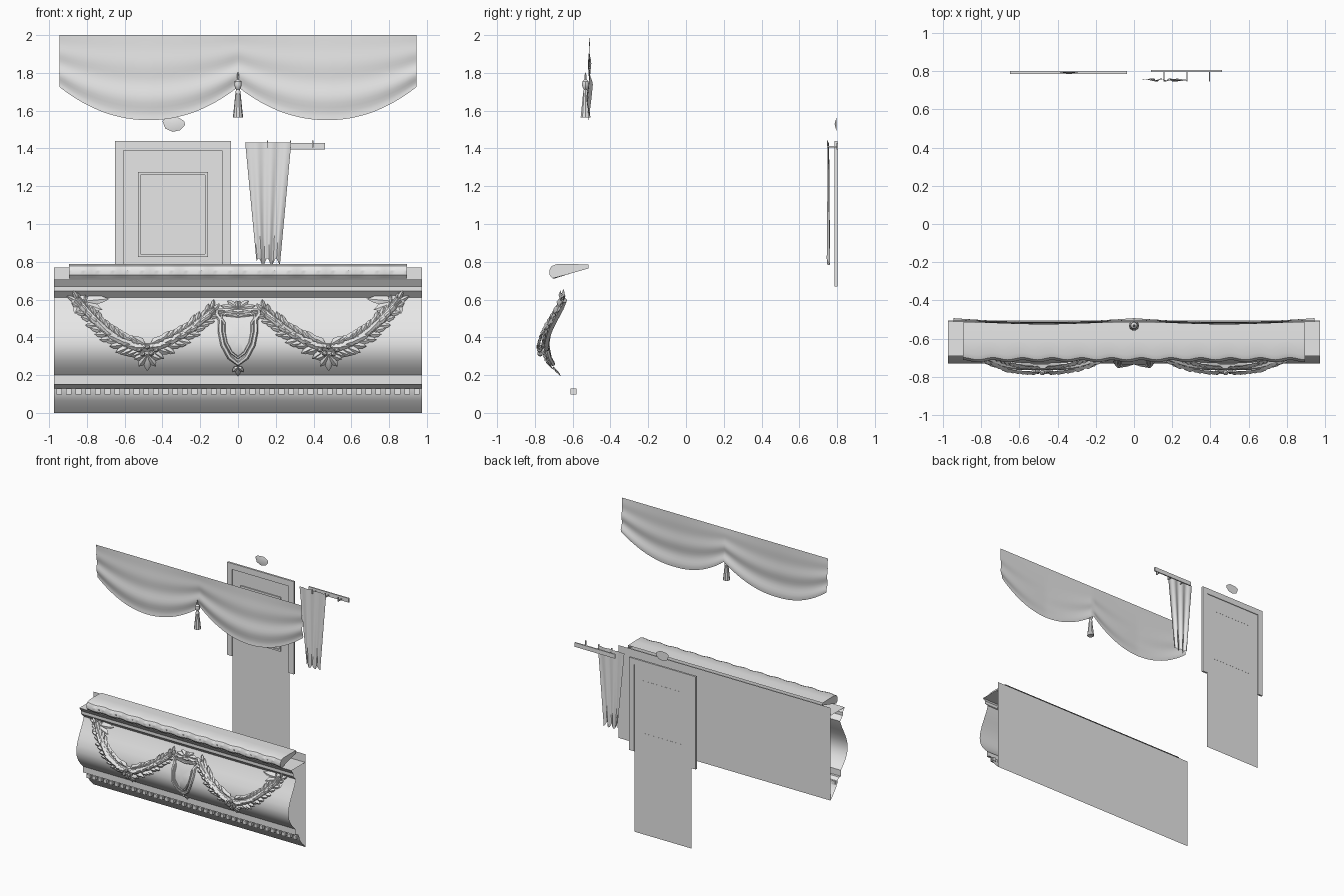
import bpy, bmesh, math, random
from mathutils import Vector

random.seed(4)
if "Cube" in bpy.data.objects:
    bpy.data.objects.remove(bpy.data.objects["Cube"])

mat = bpy.data.materials.new("pale grey plaster")
mat.use_nodes = True
GREY = (0.8, 0.8, 0.8, 1)
mat.diffuse_color = GREY
mat.node_tree.nodes["Principled BSDF"].inputs["Base Color"].default_value = GREY
parts = []


def add(name, data, mirror=False):
    ob = bpy.data.objects.new(name, data)
    data.materials.append(mat)
    bpy.context.collection.objects.link(ob)
    if mirror:
        ob.modifiers.new("mirror", 'MIRROR').use_mirror_merge = False
    parts.append(ob)
    return ob


def mesh(name, verts, faces, mirror=False):
    me = bpy.data.meshes.new(name)
    me.from_pydata([tuple(v) for v in verts], [], faces)
    return add(name, me, mirror)


def grid(name, fn, nu, nv, caps=False):
    """Sheet from fn(u, v) with u and v running 0..1."""
    verts = [fn(i / nu, j / nv) for i in range(nu + 1) for j in range(nv + 1)]
    w = nv + 1
    faces = [(i * w + j, (i + 1) * w + j, (i + 1) * w + j + 1, i * w + j + 1)
             for i in range(nu) for j in range(nv)]
    if caps:
        faces += [tuple(range(w)), tuple(range(nu * w, nu * w + w))]
    return mesh(name, verts, faces)


def boxes(name, spans):
    """One object of boxes, each given as x, y, z ranges."""
    verts, faces = [], []
    for xs, ys, zs in spans:
        b = len(verts)
        verts += [(x, y, z) for x in xs for y in ys for z in zs]
        faces += [tuple(b + k for k in f) for f in
                  ((0, 1, 3, 2), (4, 6, 7, 5), (0, 4, 5, 1), (2, 3, 7, 6), (0, 2, 6, 4), (1, 5, 7, 3))]
    return mesh(name, verts, faces)


def tube(name, pts, radius, closed=False, mirror=False):
    cu = bpy.data.curves.new(name, 'CURVE')
    cu.dimensions = '3D'
    cu.bevel_depth, cu.bevel_resolution = radius, 1
    sp = cu.splines.new('POLY')
    sp.points.add(len(pts) - 1)
    for p, co in zip(sp.points, pts):
        p.co = (*co, 1)
    sp.use_cyclic_u = closed
    return add(name, cu, mirror)


def lathe(name, prof, x, y, n=10):
    """Turned part from (radius, height) pairs."""
    return grid(name, lambda u, v: (
        x + prof[round(v * (len(prof) - 1))][0] * math.cos(math.tau * u),
        y + prof[round(v * (len(prof) - 1))][0] * math.sin(math.tau * u),
        prof[round(v * (len(prof) - 1))][1]), n, len(prof) - 1)


# balcony front: open moulded profile swept across the width
BULGE = [(-.64, .2), (-.675, .235), (-.705, .275), (-.723, .315), (-.73, .36), (-.722, .41),
         (-.703, .46), (-.677, .51), (-.65, .56), (-.63, .61)]
BASE = [(-.505, 0), (-.535, .03), (-.565, .065), (-.585, .095), (-.592, .13), (-.62, .15), (-.64, .15)]
CORNICE = [(-.665, .645), (-.665, .67), (-.69, .705), (-.51, .705)]
PROFILE = BASE + BULGE + CORNICE
HALF = .975
grid("balcony_front", lambda u, v: (HALF * (2 * u - 1), *PROFILE[round(v * (len(PROFILE) - 1))]),
     1, len(PROFILE) - 1)
mesh("balcony_back_panel", [(x, -.505, z) for x, z in ((-HALF, 0), (HALF, 0), (HALF, .77), (-HALF, .77))],
     [(0, 1, 2, 3)])


def surf(x, z, off=0):
    """Point on the bulging front, raised by off."""
    z2 = min(max(z, .2), .61)
    for (ya, za), (yb, zb) in zip(BULGE, BULGE[1:]):
        if z2 <= zb:
            return Vector((x, ya + (yb - ya) * (z2 - za) / (zb - za) - off, z))
    return Vector((x, BULGE[-1][0] - off, z))


# dentil row under the base ledge
step = .0512
boxes("dentils", [((x - .015, x + .015), (-.612, -.58), (.098, .128))
                  for x in (step * (i - 18.5) for i in range(38))])

# padded arm rest with gathered front edge
PAD = [(-.515, .765), (-.62, .735), (-.7, .712), (-.716, .73), (-.718, .755), (-.705, .777),
       (-.68, .787), (-.6, .788), (-.515, .785)]


def pad(u, v):
    y, z = PAD[round(v * (len(PAD) - 1))]
    wave = .006 * math.cos(math.tau * u * 11.5) * (y < -.65)
    return (.895 * (2 * u - 1), y + wave, z)


grid("arm_rest_cushion", pad, 92, len(PAD) - 1, caps=True)
mesh_pad_studs = [((x - .004, x + .004), (-.722, -.705), (.746, .754))
                  for x in (.155 * (i - 5) for i in range(11))]
boxes("cushion_studs", mesh_pad_studs)


# carved leaves laid on the bulge: (x, z, angle, length, width, lift)
def leaves(name, specs, mirror=True):
    verts, faces = [], []
    for x, z, ang, ln, wd, lift in specs:
        c, s, b = math.cos(ang), math.sin(ang), len(verts)
        for along, side, up in ((0, 0, 0), (.35, .5, -.004), (.75, .35, 0), (1, 0, .004),
                                (.75, -.35, 0), (.35, -.5, -.004), (.5, 0, .013)):
            a, d = along * ln, side * wd
            verts.append(surf(x + c * a - s * d, z + s * a + c * d, lift + up))
        faces += [(b + k, b + (k + 1) % 6, b + 6) for k in range(6)]
    return mesh(name, verts, faces, mirror)


def swag(t):
    return .49 + .36 * t, .345 + (.225 + .03 * t) * abs(t) ** 1.8


N = 26
garland = []
for i in range(N + 1):
    t = 2 * i / N - 1
    (x, z), (xb, zb) = swag(t), swag(t + .02)
    ang = math.atan2(zb - z, xb - x)
    if t < 0:
        ang += math.pi
    size = 1.1 - .4 * abs(t)
    flow = math.pi + ang
    nx, nz = -math.sin(ang), math.cos(ang)
    for side in (-1, 0, 1):
        garland.append((x + nx * side * .016 * size, z + nz * side * .016 * size,
                        flow + math.pi + side * .55 + random.uniform(-.2, .2), .075 * size, .038 * size,
                        (.045 if side == 0 else .022) * size))
leaves("garland_leaves", garland)
tube("garland_core", [surf(*swag(i / 12 - 1), .015) for i in range(25)], .022, mirror=True)

# hanging flower cluster, corner sprays and crest
leaves("garland_drop", [(.48, .31, math.radians(a), l, .045, .03)
                        for a, l in ((-90, .09), (-55, .08), (-125, .08), (-20, .075), (-160, .075))])
leaves("corner_sprays", [(.84, .59, math.radians(a), l, .05, .012)
                         for a, l in ((175, .16), (200, .13), (150, .05), (20, .05), (-70, .07))])
leaves("shield_crest", [(0, .555, math.radians(a), l, .035, .02)
                        for a, l in ((8, .095), (35, .07), (80, .04), (-15, .08))])
leaves("shield_drop", [(0, .245, math.radians(a), l, .03, .02) for a, l in ((-90, .05), (-45, .04))])
berries = bmesh.new()
for dx, dz in ((-.045, .01), (.045, .01), (0, .025), (-.02, -.01), (.025, -.012)):
    geo = bmesh.ops.create_icosphere(berries, subdivisions=1, radius=.016)
    bmesh.ops.translate(berries, verts=geo["verts"], vec=surf(.48 + dx, .325 + dz, .05))
me = bpy.data.meshes.new("garland_berries")
berries.to_mesh(me)
berries.free()
add("garland_berries", me, True)

# shield with double rim
half = [(0, .535), (.05, .54), (.108, .545), (.112, .52), (.092, .49), (.094, .43), (.08, .36), (.045, .295)]
outline = half + [(0, .26)] + [(-x, z) for x, z in reversed(half[1:])]


def ring(k, off):
    return [surf(x * k, .42 + (z - .42) * k, off) for x, z in outline]


tube("shield_outer_rim", ring(1, .012), .013, True)
tube("shield_inner_rim", ring(.8, .016), .008, True)
n = len(outline)
mesh("shield_face", ring(1, .01) + [surf(0, .42, .018)], [(i, (i + 1) % n, n) for i in range(n)])


# scalloped valance and its tassel
def valance(u, v):
    x = .945 * (2 * u - 1)
    k = (abs(x) - .4725) / .4725
    low = 1.55 + .175 * abs(k) ** 2.1
    sag = (1 - k * k) * v
    fold = .008 * math.sin(v * 15) * v
    return (x, -.512 - .012 * sag + fold + .012 * v * abs(k), 2 - (2 - low) * v)


grid("valance", valance, 64, 20)
lathe("tassel", [(0, 1.805), (.005, 1.79), (.006, 1.765), (.017, 1.755), (.02, 1.738), (.015, 1.72),
                 (.009, 1.712), (.014, 1.7), (.014, 1.69), (.019, 1.64), (.027, 1.565), (0, 1.57)], 0, -.532)

# rear door: plain leaf, three-sided casing and raised panel moulding
mesh("door_leaf", [(x, .795, z) for x, z in ((-.605, 0), (-.085, 0), (-.085, 1.39), (-.605, 1.39))],
     [(0, 1, 2, 3)])
YD = (.785, .801)
boxes("door_casing", [((-.65, -.605), YD, (.67, 1.44)), ((-.085, -.037), YD, (.67, 1.44)),
                      ((-.605, -.085), YD, (1.39, 1.44))])
YM = (.786, .796)
boxes("door_panel_moulding", [((-.53, -.515), YM, (.825, 1.275)), ((-.175, -.16), YM, (.825, 1.275)),
                              ((-.515, -.175), YM, (.825, .84)), ((-.515, -.175), YM, (1.26, 1.275))])

# small plaque above the door
rim = [(-.4, 1.545), (-.38, 1.563), (-.32, 1.566), (-.285, 1.545), (-.28, 1.525), (-.305, 1.497),
       (-.345, 1.488), (-.385, 1.505)]
m = len(rim)
mesh("door_plaque", [(x, .797, z) for x, z in rim] + [(-.34, .787, 1.53)],
     [(i, (i + 1) % m, m) for i in range(m)] + [tuple(range(m))])


# coat rail with hooks, and a draped cloth
boxes("coat_rail", [((.09, .46), (.796, .806), (1.395, 1.43))])
boxes("coat_hooks", [((x - .003, x + .003), ys, zs) for x in (.157, .277, .396)
                     for ys, zs in (((.75, .797), (1.405, 1.413)), ((.746, .753), (1.405, 1.442)))])


def cloth(u, v):
    left, right = .038 + .06 * v, .282 - .06 * v
    hem = .8 + .018 * math.sin(u * 17)
    fold = .009 * math.sin(u * 19 + v) * (.4 + .6 * v)
    return (left + (right - left) * u, .754 + fold, 1.432 - (1.432 - hem) * v)


grid("hanging_cloth", cloth, 28, 10)

# bake modifiers and curves, then smooth with sharp edges kept
bpy.ops.object.select_all(action='DESELECT')
for ob in parts:
    ob.select_set(True)
bpy.context.view_layer.objects.active = parts[0]
bpy.ops.object.convert(target='MESH')
for ob in parts:
    bm = bmesh.new()
    bm.from_mesh(ob.data)
    bmesh.ops.recalc_face_normals(bm, faces=bm.faces)
    bm.to_mesh(ob.data)
    bm.free()
bpy.ops.object.shade_smooth_by_angle(angle=math.radians(35))
